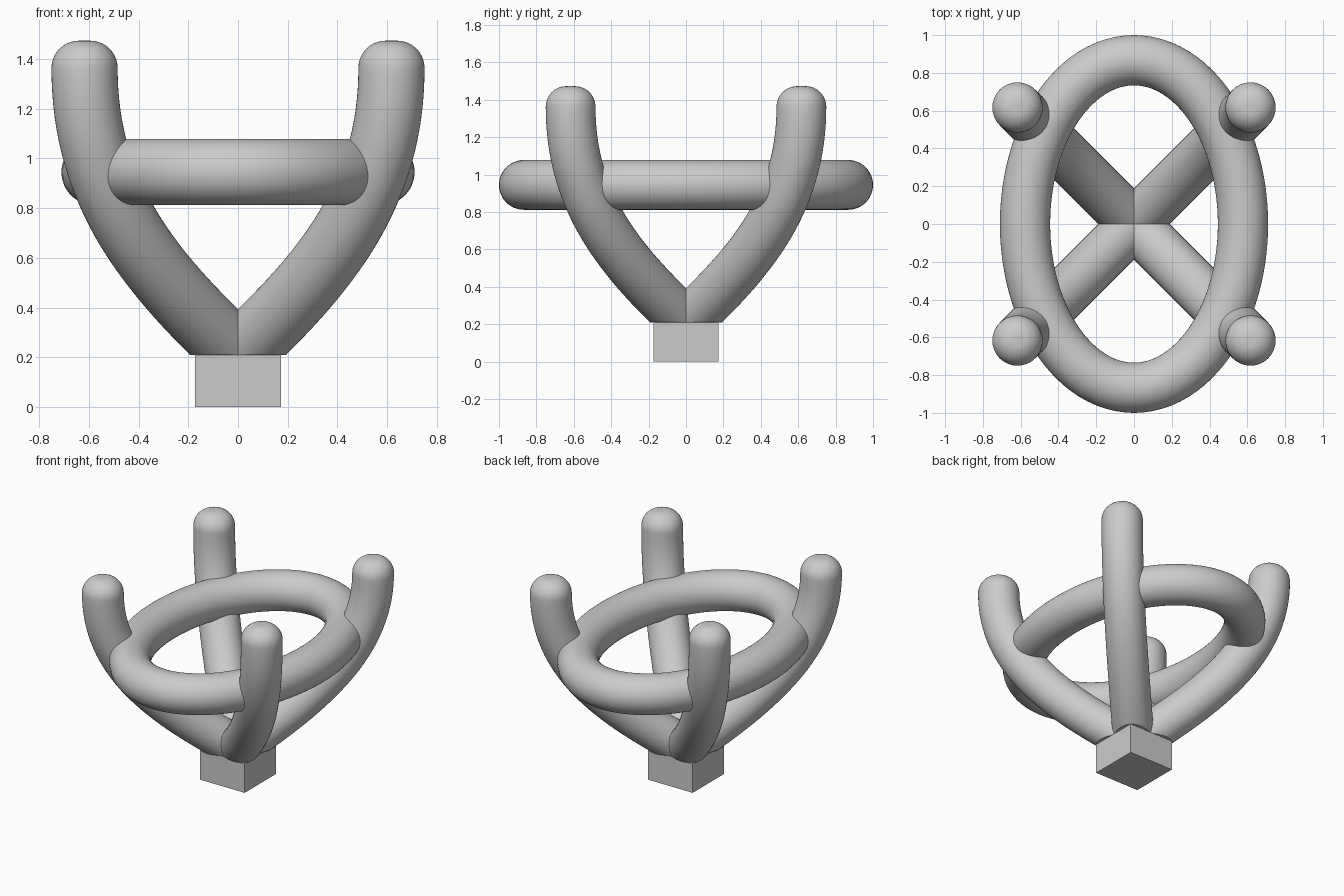
import bpy, bmesh
from math import sin, cos, pi, sqrt, radians
from mathutils import Vector

if "Cube" in bpy.data.objects:
    bpy.data.objects.remove(bpy.data.objects["Cube"])

R = 0.133      # tube radius
SIDES = 48
BASE_Z = 0.21


def finish(bm, name, smooth=True):
    bmesh.ops.recalc_face_normals(bm, faces=bm.faces)
    me = bpy.data.meshes.new(name)
    bm.to_mesh(me)
    bm.free()
    ob = bpy.data.objects.new(name, me)
    bpy.context.collection.objects.link(ob)
    if smooth:
        bpy.ops.object.select_all(action='DESELECT')
        ob.select_set(True)
        bpy.context.view_layer.objects.active = ob
        bpy.ops.object.shade_smooth_by_angle(angle=radians(35))
    return ob


def sweep(bm, stations, closed=False):
    """Skin circles given as (centre, axis_a, axis_b, radius)."""
    loops = []
    for c, a, b, r in stations:
        loops.append([bm.verts.new(c + r * (a * cos(2 * pi * k / SIDES) + b * sin(2 * pi * k / SIDES)))
                      for k in range(SIDES)])
    pairs = list(zip(loops, loops[1:])) + ([(loops[-1], loops[0])] if closed else [])
    for p, q in pairs:
        for k in range(SIDES):
            j = (k + 1) % SIDES
            bm.faces.new((p[k], p[j], q[j], q[k]))
    if not closed:
        bm.faces.new(loops[0])
        bm.faces.new(loops[-1])


# Square peg at the bottom
bm = bmesh.new()
bmesh.ops.create_cube(bm, size=1)
for v in bm.verts:
    v.co = Vector((v.co.x * 0.345, v.co.y * 0.345, (v.co.z + 0.5) * BASE_Z))
finish(bm, "base_peg", smooth=False)

# Oval ring
bm = bmesh.new()
stations = []
for i in range(96):
    t = 2 * pi * i / 96
    out = Vector((0.867 * cos(t), 0.577 * sin(t), 0)).normalized()
    stations.append((Vector((0.577 * cos(t), 0.867 * sin(t), 0.945)), out, Vector((0, 0, 1)), R))
sweep(bm, stations, closed=True)
finish(bm, "oval_ring")


def prong(name, angle):
    side = Vector((-sin(angle), cos(angle), 0))
    up = Vector((0, 0, 1))
    # Cubic curve in the diagonal plane, vertical at the top
    p0, p1, p2, p3 = [Vector((d * sqrt(2) * cos(angle), d * sqrt(2) * sin(angle), z))
                      for d, z in ((0, BASE_Z), (0.36, 0.545), (0.617, 0.86), (0.617, 1.363))]
    start = (p1 - p0).normalized()
    # Straight lead-in that is trimmed flat on top of the peg
    st = [(p0 - start * 0.3, side, start.cross(side), R)]
    for i in range(33):
        t = i / 32
        s = 1 - t
        c = p0 * s ** 3 + p1 * 3 * s * s * t + p2 * 3 * s * t * t + p3 * t ** 3
        tan = ((p1 - p0) * s * s + (p2 - p1) * 2 * s * t + (p3 - p2) * t * t).normalized()
        st.append((c, side, tan.cross(side), R))
    # Rounded tip
    for i in range(1, 11):
        a = pi / 2 * i / 10
        st.append((p3 + up * 0.11 * sin(a), side, up.cross(side), R - 0.11 * (1 - cos(a))))
    bm = bmesh.new()
    sweep(bm, st)
    bmesh.ops.bisect_plane(bm, geom=bm.verts[:] + bm.edges[:] + bm.faces[:],
                           plane_co=p0, plane_no=up, clear_inner=True)
    bmesh.ops.holes_fill(bm, edges=[e for e in bm.edges if e.is_boundary], sides=0)
    finish(bm, name)


# Four prongs on the diagonals
for i, n in enumerate(("back_right", "back_left", "front_left", "front_right")):
    prong(n + "_prong", pi / 4 + i * pi / 2)
